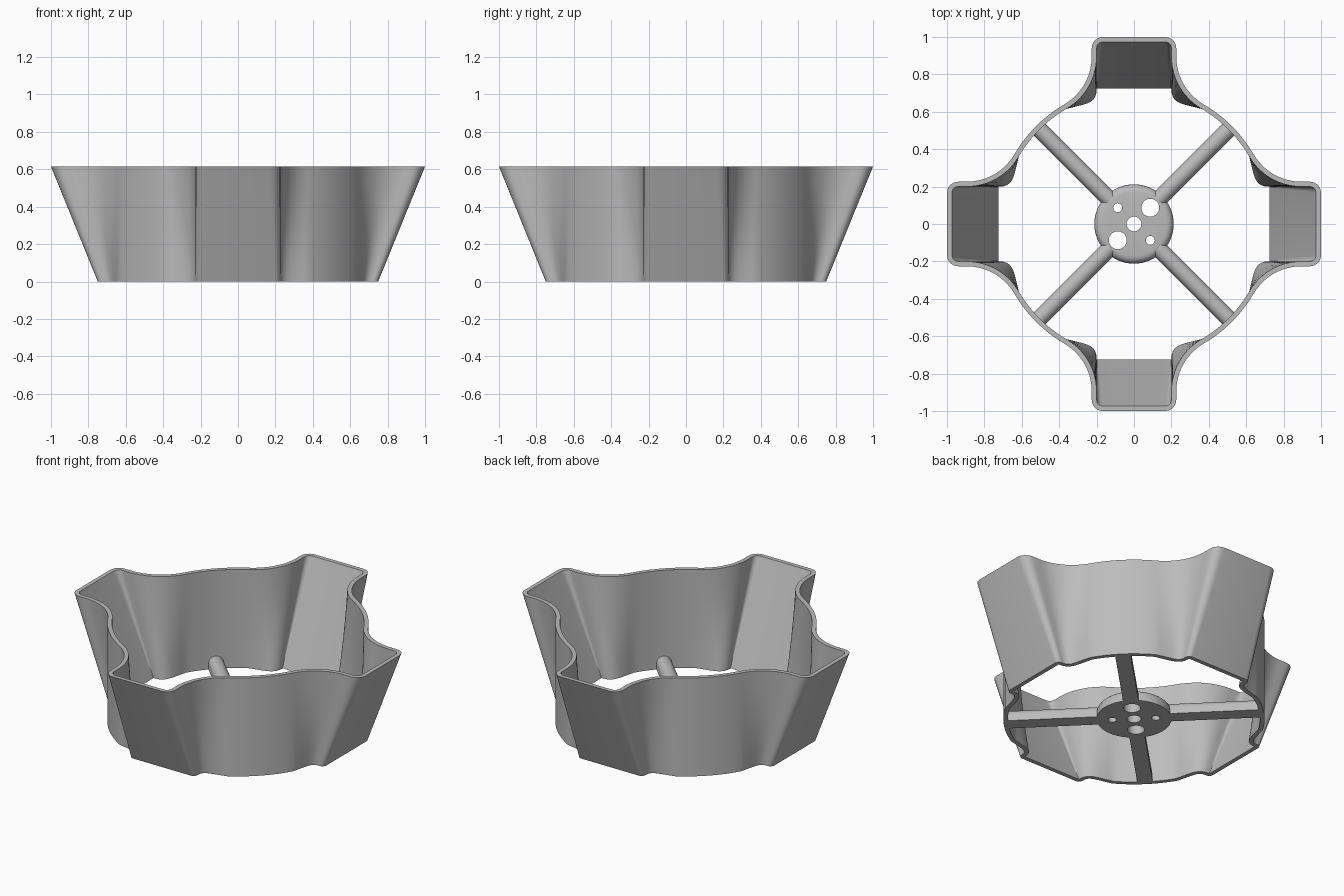
import bpy
import bmesh
from math import radians, sin, cos, pi
from mathutils import Vector, geometry

if "Cube" in bpy.data.objects:
    bpy.data.objects.remove(bpy.data.objects["Cube"])

HEIGHT, WALL, RING = 0.615, 0.026, 0.74
LOBE_HALF = 0.226

grey = bpy.data.materials.new("plain grey")
grey.use_nodes = True
grey.diffuse_color = (0.5, 0.5, 0.5, 1)
grey.node_tree.nodes["Principled BSDF"].inputs["Base Color"].default_value = (0.5, 0.5, 0.5, 1)


def make_object(name, bm):
    bmesh.ops.recalc_face_normals(bm, faces=bm.faces[:])
    mesh = bpy.data.meshes.new(name)
    bm.to_mesh(mesh)
    bm.free()
    mesh.materials.append(grey)
    obj = bpy.data.objects.new(name, mesh)
    bpy.context.collection.objects.link(obj)
    return obj


def smooth(obj):
    bpy.ops.object.select_all(action="DESELECT")
    obj.select_set(True)
    bpy.context.view_layer.objects.active = obj
    bpy.ops.object.shade_smooth_by_angle(angle=radians(35))


def outline(end_y, corner, side_y, handle_a, handle_b):
    """Closed four-lobed outline, clockwise from the back lobe."""
    join = Vector((cos(radians(59.7)), sin(radians(59.7)))) * RING
    octant = []
    for i in range(7):
        a = radians(90 - 15 * i)
        octant.append(Vector((LOBE_HALF - corner + corner * cos(a),
                              end_y - corner + corner * sin(a))))
    curve = geometry.interpolate_bezier(Vector((LOBE_HALF, side_y)), Vector(handle_a),
                                        Vector(handle_b), join, 16)
    octant += [p.to_2d() for p in curve]
    for i in range(1, 7):
        a = radians(59.7 - 14.7 * i / 6)
        octant.append(Vector((cos(a), sin(a))) * RING)
    quarter = octant + [p.yx for p in reversed(octant[:-1])]
    points = []
    for turn in range(4):
        for p in quarter:
            q = p.copy()
            for _ in range(turn):
                q = Vector((q.y, -q.x))
            points.append(q)
    return points


def inset(points, distance):
    result = []
    for i, p in enumerate(points):
        a = (p - points[i - 1]).normalized()
        b = (points[(i + 1) % len(points)] - p).normalized()
        t = (a + b).normalized()
        result.append(p + Vector((t.y, -t.x)) * distance / max(t.dot(a), 0.5))
    return result


# Flared wall: ruled loft between a nearly round base and a lobed rim
rim = outline(1.0, 0.06, 0.898, (LOBE_HALF, 0.79), (0.279, 0.695))
base = outline(0.75, 0.028, 0.718, (LOBE_HALF, 0.665), (0.265, 0.668))
rim_in, base_in = inset(rim, WALL), inset(base, WALL)

bm = bmesh.new()
LEVELS = 6
loops = []
for low, high, order in ((base, rim, range(LEVELS + 1)),
                         (base_in, rim_in, range(LEVELS, -1, -1))):
    for k in order:
        t = k / LEVELS
        loops.append([bm.verts.new((*p.lerp(q, t), HEIGHT * t)) for p, q in zip(low, high)])
for k, loop in enumerate(loops):
    above = loops[(k + 1) % len(loops)]
    for i in range(len(loop)):
        j = (i + 1) % len(loop)
        bm.faces.new((loop[i], loop[j], above[j], above[i]))
smooth(make_object("flared_wall", bm))

# Spokes: flat-bottomed bars with a round top
SPOKE_R, SPOKE_H = 0.044, 0.08
section = [(-SPOKE_R, 0)]
section += [(-SPOKE_R * cos(pi * i / 12), SPOKE_H - SPOKE_R + SPOKE_R * sin(pi * i / 12))
            for i in range(13)]
section.append((SPOKE_R, 0))
for n, name in enumerate(("back_left", "back_right", "front_right", "front_left")):
    a = radians(45 + 90 * n)
    along, across = Vector((cos(a), sin(a), 0)), Vector((-sin(a), cos(a), 0))
    bm = bmesh.new()
    ends = [[bm.verts.new(along * r + across * s + Vector((0, 0, z))) for s, z in section]
            for r in (0.18, RING - WALL / 2)]
    bm.faces.new(ends[0])
    bm.faces.new(ends[1])
    for i in range(len(section)):
        j = (i + 1) % len(section)
        bm.faces.new((ends[0][i], ends[0][j], ends[1][j], ends[1][i]))
    smooth(make_object(name + "_spoke", bm))


def disc(name, x, y, radius, z0, z1, segments):
    bm = bmesh.new()
    bmesh.ops.create_cone(bm, cap_ends=True, segments=segments, radius1=radius,
                          radius2=radius, depth=z1 - z0)
    bmesh.ops.translate(bm, verts=bm.verts[:], vec=(x, y, (z0 + z1) / 2))
    return bm


# Hub with a rounded upper edge and five through holes
HUB_H = 0.075
bm = disc("hub", 0, 0, 0.212, 0, HUB_H, 64)
top_edges = [e for e in bm.edges if all(v.co.z > HUB_H * 0.9 for v in e.verts)]
bmesh.ops.bevel(bm, geom=top_edges, offset=0.04, segments=5, profile=0.5, affect="EDGES")
hub = make_object("hub", bm)

D = 0.087
for n, (x, y, r) in enumerate(((0, 0, 0.04), (D, D, 0.048), (-D, -D, 0.048),
                               (-D, D, 0.024), (D, -D, 0.024))):
    cutter = make_object("hole_cutter_%d" % (n + 1), disc("hole", x, y, r, -0.1, 0.2, 32))
    cut = hub.modifiers.new("hole", "BOOLEAN")
    cut.operation, cut.solver, cut.object = "DIFFERENCE", "EXACT", cutter
    cutter.hide_render = True
    cutter.hide_set(True)
smooth(hub)
